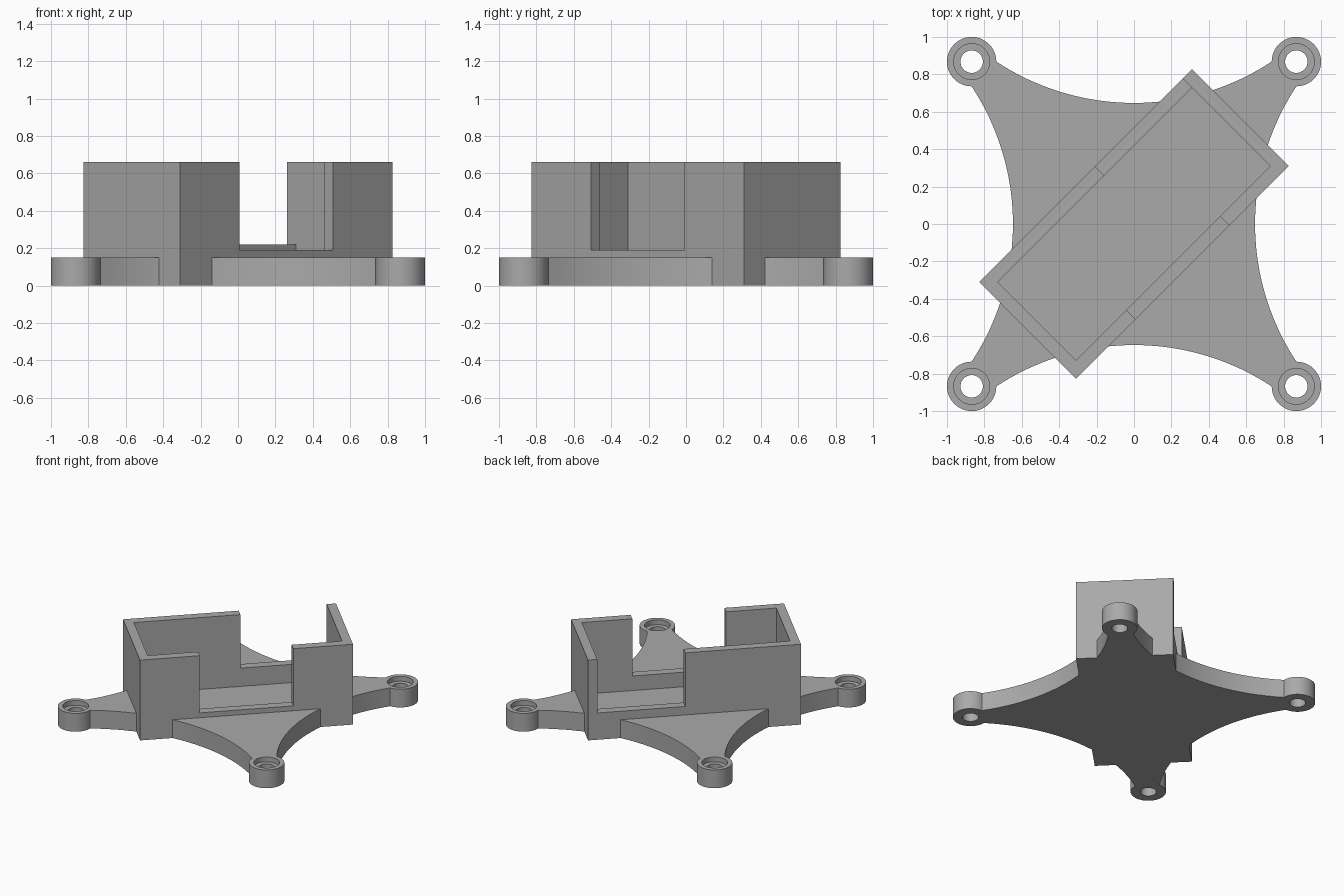
import bpy, bmesh, math
from mathutils import Matrix

old = bpy.data.objects.get("Cube")
if old:
    bpy.data.objects.remove(old, do_unlink=True)

grey = bpy.data.materials.new("plain grey")
grey.use_nodes = True
COLOUR = (0.40, 0.40, 0.40, 1)
grey.diffuse_color = COLOUR
grey.node_tree.nodes["Principled BSDF"].inputs["Base Color"].default_value = COLOUR

BASE_H, BOX_H, FLOOR, WALL = 0.15, 0.66, 0.07, 0.07
HALF_L, HALF_W = 0.805, 0.365
LUG, LUG_R = 0.868, 0.132
TURN = Matrix.Rotation(math.radians(45), 4, 'Z')


def prism(name, outline, z0, z1, matrix=Matrix()):
    """Extrude a flat outline between two heights."""
    bm = bmesh.new()
    face = bm.faces.new([bm.verts.new((x, y, z0)) for x, y in outline])
    top = bmesh.ops.extrude_face_region(bm, geom=[face])["geom"]
    bmesh.ops.translate(bm, vec=(0, 0, z1 - z0),
                        verts=[v for v in top if isinstance(v, bmesh.types.BMVert)])
    bmesh.ops.recalc_face_normals(bm, faces=bm.faces)
    bm.transform(matrix)
    mesh = bpy.data.meshes.new(name)
    bm.to_mesh(mesh)
    bm.free()
    mesh.materials.append(grey)
    obj = bpy.data.objects.new(name, mesh)
    bpy.context.collection.objects.link(obj)
    return obj


def block(name, x0, x1, y0, y1, z0, z1):
    """Block aligned with the diagonal tray."""
    return prism(name, [(x0, y0), (x1, y0), (x1, y1), (x0, y1)], z0, z1, TURN)


def disc(name, x, y, r, z0, z1, n=48):
    angles = [2 * math.pi * i / n for i in range(n)]
    return prism(name, [(x + r * math.cos(a), y + r * math.sin(a)) for a in angles], z0, z1)


def combine(target, tool, operation):
    """Apply a boolean and discard the tool."""
    mod = target.modifiers.new("combine", 'BOOLEAN')
    mod.operation, mod.solver, mod.object = operation, 'EXACT', tool
    bpy.context.view_layer.objects.active = target
    bpy.ops.object.modifier_apply(modifier=mod.name)
    bpy.data.objects.remove(tool, do_unlink=True)


# Four-armed plate with concave sides
half, near = LUG - LUG_R, 0.647
sag = LUG - near
radius = (half ** 2 + sag ** 2) / (2 * sag)
sweep = math.asin(half / radius)
outline = []
for side in range(4):
    c, s = math.cos(side * math.pi / 2), math.sin(side * math.pi / 2)
    for i in range(25):
        a = sweep * (1 - i / 12)
        x, y = radius * math.sin(a), near + radius * (1 - math.cos(a))
        outline.append((x * c - y * s, x * s + y * c))
mount = prism("mounting_plate_with_tray", outline, 0, BASE_H)

# Round lugs at the arm ends
corners = [(sx * LUG, sy * LUG) for sx in (-1, 1) for sy in (-1, 1)]
for x, y in corners:
    combine(mount, disc("lug", x, y, LUG_R, 0, BASE_H), 'UNION')

# Diagonal tray, hollowed down to a thin floor
combine(mount, block("tray", -HALF_L, HALF_L, -HALF_W, HALF_W, 0, BOX_H), 'UNION')
in_l, in_w = HALF_L - WALL, HALF_W - WALL
combine(mount, block("cavity", -in_l, in_l, -in_w, in_w, FLOOR, 1), 'DIFFERENCE')

# Front opening is centred, back opening runs to the end wall
combine(mount, block("front_opening", -0.354, 0.354, -HALF_W - 0.1, -in_w + 0.1, 0.19, 1), 'DIFFERENCE')
combine(mount, block("back_opening", 0.07, in_l, in_w - 0.1, HALF_W + 0.1, 0.22, 1), 'DIFFERENCE')

# Counterbored screw holes
for x, y in corners:
    combine(mount, disc("screw_hole", x, y, 0.06, -0.1, 1), 'DIFFERENCE')
    combine(mount, disc("counterbore", x, y, 0.096, BASE_H - 0.04, 1), 'DIFFERENCE')

bpy.ops.object.select_all(action='DESELECT')
mount.select_set(True)
bpy.context.view_layer.objects.active = mount
bpy.ops.object.shade_smooth_by_angle(angle=math.radians(30))
